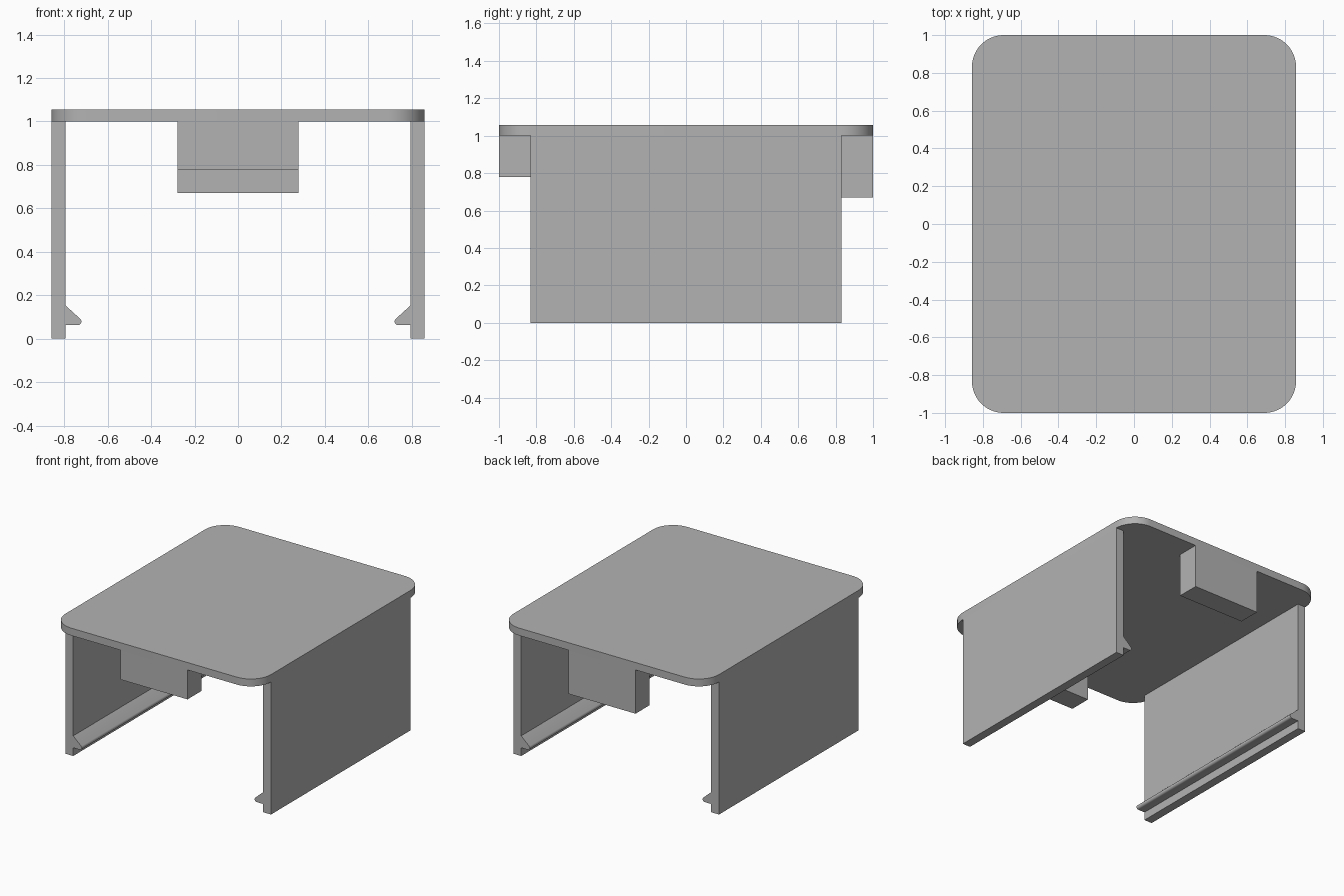
import bpy
import math
from mathutils import Vector

cube = bpy.data.objects.get("Cube")
if cube:
    bpy.data.objects.remove(cube, do_unlink=True)

grey = bpy.data.materials.new("plain grey")
grey.use_nodes = True
colour = (0.45, 0.45, 0.45, 1)
grey.diffuse_color = colour
grey.node_tree.nodes["Principled BSDF"].inputs["Base Color"].default_value = colour

HALF_X, HALF_Y = 0.858, 1.0
WALL_IN, WALL_Y = 0.793, 0.832
DECK, TOP = 1.0, 1.056
RADIUS = HALF_Y - WALL_Y


def arc(cx, cy, r, start, end, steps):
    """Points on an arc, angles in degrees."""
    angles = [math.radians(start + (end - start) * i / steps) for i in range(steps + 1)]
    return [(cx + r * math.cos(a), cy + r * math.sin(a)) for a in angles]


def prism(name, outline, offset, place):
    """Extrude a closed outline; place maps (u, v) to a point in space."""
    n = len(outline)
    near = [Vector(place(u, v)) for u, v in outline]
    far = [p + Vector(offset) for p in near]
    faces = [tuple(range(n))[::-1], tuple(range(n, 2 * n))]
    faces += [(i, (i + 1) % n, (i + 1) % n + n, i + n) for i in range(n)]
    mesh = bpy.data.meshes.new(name)
    mesh.from_pydata(near + far, [], faces)
    mesh.materials.append(grey)
    obj = bpy.data.objects.new(name, mesh)
    bpy.context.collection.objects.link(obj)
    # Consistent outward normals, smooth only across the rounded parts
    bpy.ops.object.select_all(action='DESELECT')
    obj.select_set(True)
    bpy.context.view_layer.objects.active = obj
    bpy.ops.object.mode_set(mode='EDIT')
    bpy.ops.mesh.select_all(action='SELECT')
    bpy.ops.mesh.normals_make_consistent(inside=False)
    bpy.ops.object.mode_set(mode='OBJECT')
    bpy.ops.object.shade_smooth_by_angle(angle=math.radians(30))
    return obj


# Top plate with rounded corners
plate = []
for k, (sx, sy) in enumerate([(1, 1), (-1, 1), (-1, -1), (1, -1)]):
    plate += arc(sx * (HALF_X - RADIUS), sy * (HALF_Y - RADIUS), RADIUS, 90 * k, 90 * k + 90, 16)
prism("top_plate", plate, (0, 0, TOP - DECK), lambda u, v: (u, v, DECK))

# Side walls, each with a round-nosed snap ridge along the inner foot
wall = [(HALF_X, 0), (HALF_X, DECK), (WALL_IN, DECK), (WALL_IN, 0.152)]
wall += arc(0.738, 0.079, 0.017, 135, 270, 8)
wall += [(WALL_IN, 0.062), (WALL_IN, 0)]
for name, side in (("left_wall", 1), ("right_wall", -1)):
    prism(name, wall, (0, 2 * WALL_Y, 0), lambda u, v: (side * u, -WALL_Y, v))

# Blocks hanging under the front and back edges
for name, start, low in (("front_block", -HALF_Y, 0.778), ("back_block", WALL_Y, 0.67)):
    block = [(-0.279, low), (0.279, low), (0.279, DECK), (-0.279, DECK)]
    prism(name, block, (0, RADIUS, 0), lambda u, v: (u, start, v))
